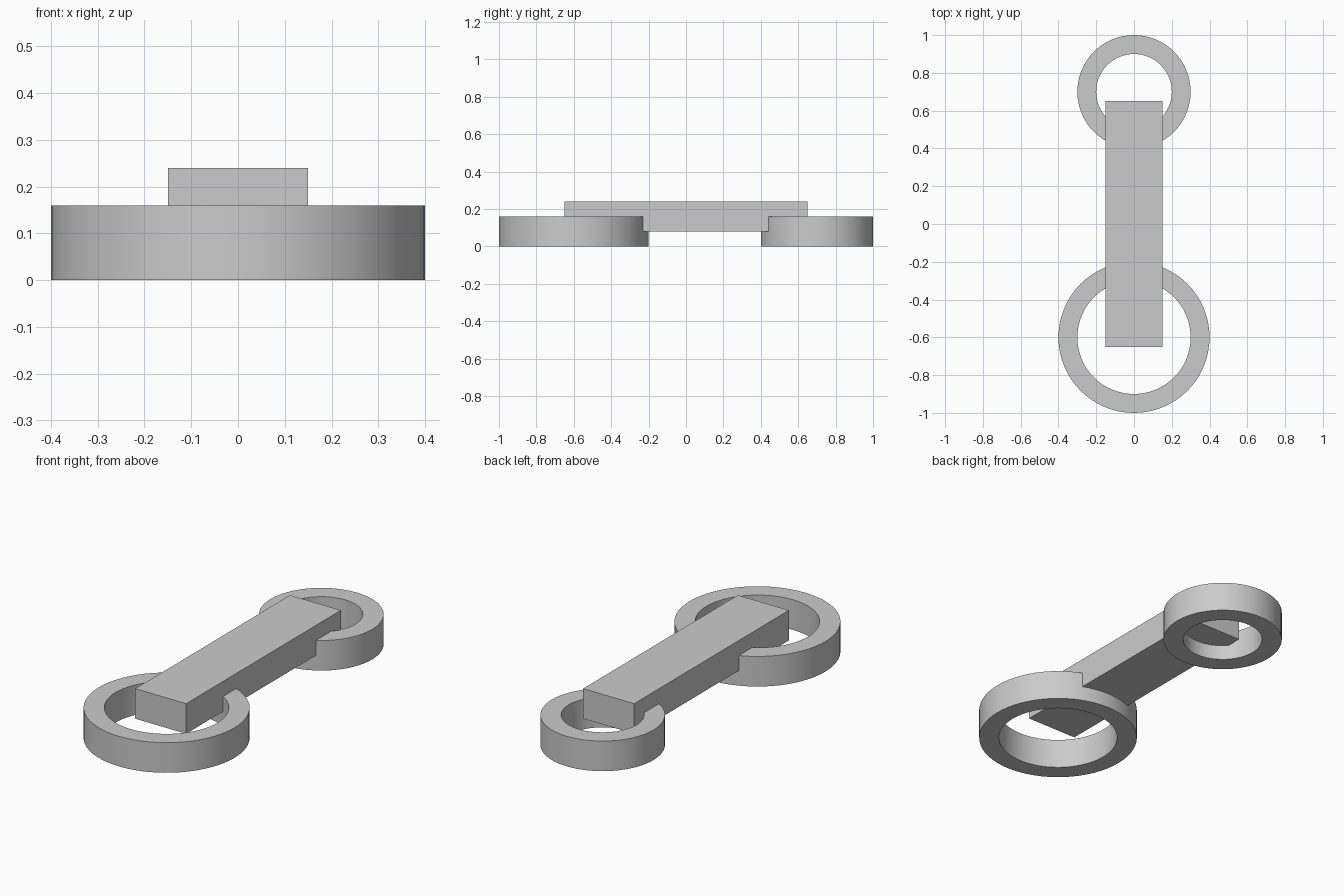
import bpy
import bmesh
import math

cube = bpy.data.objects.get("Cube")
if cube:
    bpy.data.objects.remove(cube, do_unlink=True)

grey = bpy.data.materials.new("plain grey")
grey.use_nodes = True
grey.diffuse_color = (0.6, 0.6, 0.6, 1)
grey.node_tree.nodes["Principled BSDF"].inputs["Base Color"].default_value = (0.6, 0.6, 0.6, 1)


def add_object(name, bm):
    bmesh.ops.recalc_face_normals(bm, faces=bm.faces)
    mesh = bpy.data.meshes.new(name)
    bm.to_mesh(mesh)
    bm.free()
    mesh.materials.append(grey)
    obj = bpy.data.objects.new(name, mesh)
    bpy.context.collection.objects.link(obj)
    return obj


def add_ring(name, y, outer, inner, height, segments=64):
    # Spin a rectangular section around the ring's vertical axis
    bm = bmesh.new()
    section = [(inner, 0), (outer, 0), (outer, height), (inner, height)]
    face = bm.faces.new([bm.verts.new((r, y, z)) for r, z in section])
    edges = list(face.edges)
    bm.faces.remove(face)
    bmesh.ops.spin(bm, geom=edges, cent=(0, y, 0), axis=(0, 0, 1),
                   angle=math.tau, steps=segments)
    bmesh.ops.remove_doubles(bm, verts=bm.verts, dist=0.0001)
    ring = add_object(name, bm)
    bpy.ops.object.select_all(action="DESELECT")
    ring.select_set(True)
    bpy.context.view_layer.objects.active = ring
    bpy.ops.object.shade_smooth_by_angle(angle=math.radians(30))


# Large ring at the front, small ring at the back
add_ring("front_ring", -0.6, 0.4, 0.3, 0.16)
add_ring("back_ring", 0.7, 0.3, 0.2, 0.16)

# Bar bridging both rings
bm = bmesh.new()
bmesh.ops.create_cube(bm, size=1)
bmesh.ops.scale(bm, vec=(0.3, 1.3, 0.16), verts=bm.verts)
bmesh.ops.translate(bm, vec=(0, 0, 0.16), verts=bm.verts)
add_object("connecting_bar", bm)
